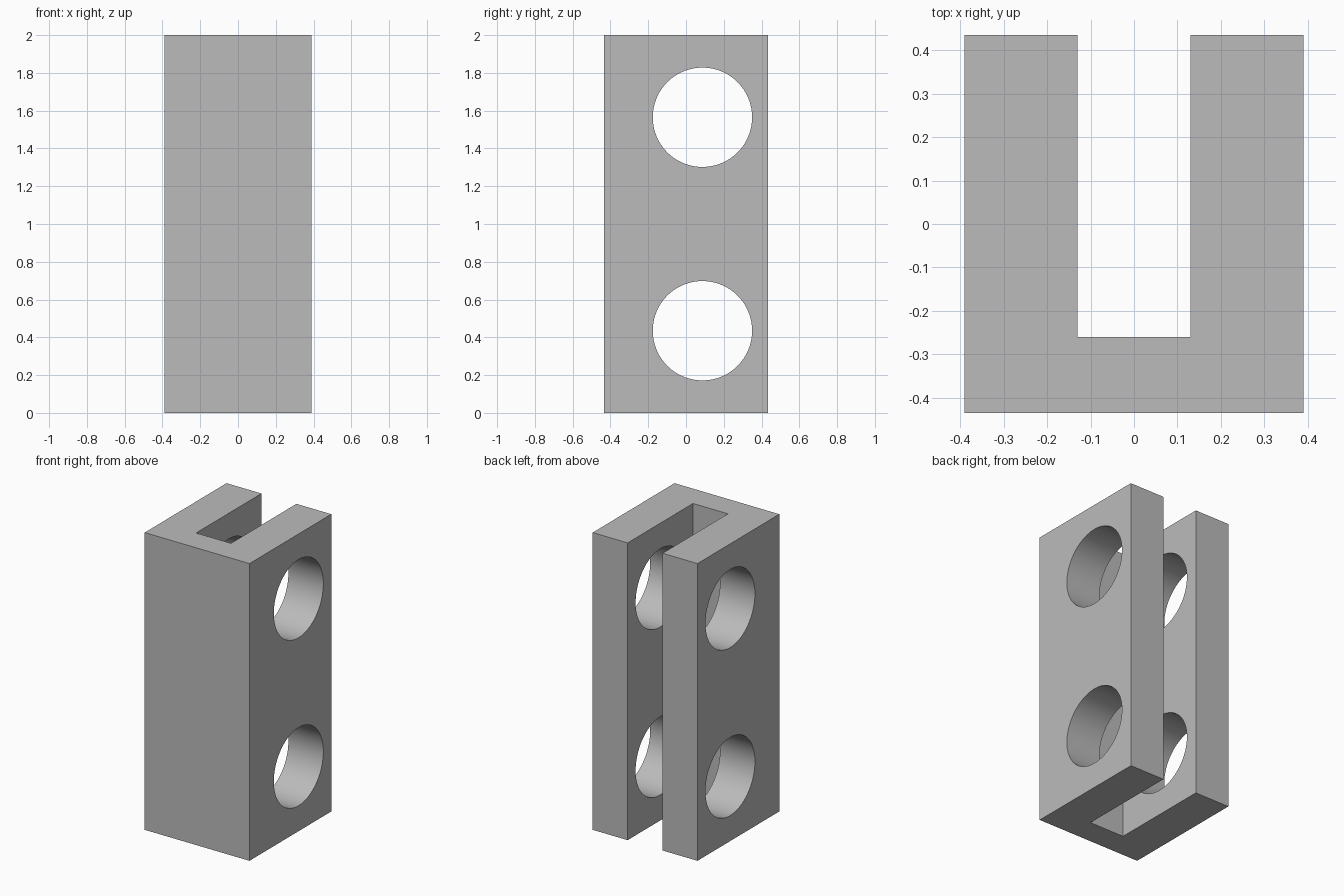
import bpy
import bmesh
import math

HALF_X, HALF_Y, HEIGHT = 0.39, 0.435, 2.0
SLOT_X, SLOT_Y = 0.13, -0.26
HOLE_Y, HOLE_RADIUS = 0.087, 0.263
HOLE_HEIGHTS = (0.435, 1.565)

cube = bpy.data.objects.get("Cube")
if cube:
    bpy.data.objects.remove(cube, do_unlink=True)

# Plain grey material
grey = bpy.data.materials.new("plain grey")
grey.use_nodes = True
colour = (0.5, 0.5, 0.5, 1)
grey.diffuse_color = colour
grey.node_tree.nodes["Principled BSDF"].inputs["Base Color"].default_value = colour

# U-shaped channel, extruded upwards from its profile
right_half = [(-SLOT_X, SLOT_Y), (-SLOT_X, HALF_Y), (-HALF_X, HALF_Y), (-HALF_X, -HALF_Y)]
profile = right_half + [(-x, y) for x, y in reversed(right_half)]
bm = bmesh.new()
base = bm.faces.new([bm.verts.new((x, y, 0)) for x, y in profile])
walls = bmesh.ops.extrude_face_region(bm, geom=[base])["geom"]
top = [v for v in walls if isinstance(v, bmesh.types.BMVert)]
bmesh.ops.translate(bm, verts=top, vec=(0, 0, HEIGHT))
bmesh.ops.recalc_face_normals(bm, faces=bm.faces)
mesh = bpy.data.meshes.new("channel_block")
bm.to_mesh(mesh)
bm.free()
mesh.materials.append(grey)
block = bpy.data.objects.new("channel_block", mesh)
bpy.context.collection.objects.link(block)

# Round holes bored sideways through both walls
for z in HOLE_HEIGHTS:
    bpy.ops.mesh.primitive_cylinder_add(
        vertices=96, radius=HOLE_RADIUS, depth=1.2,
        location=(0, HOLE_Y, z), rotation=(0, math.pi / 2, 0))
    cutter = bpy.context.object
    cutter.name = "hole_cutter"
    cutter.data.materials.append(grey)
    cutter.hide_render = True
    bpy.ops.object.select_all(action="DESELECT")
    block.select_set(True)
    bpy.context.view_layer.objects.active = block
    cut = block.modifiers.new("hole", "BOOLEAN")
    cut.operation = "DIFFERENCE"
    cut.solver = "EXACT"
    cut.object = cutter
    bpy.ops.object.modifier_apply(modifier=cut.name)
    bpy.data.objects.remove(cutter, do_unlink=True)

# Smooth bores with sharp rims and corners
bpy.ops.object.shade_smooth_by_angle(angle=math.radians(30))
